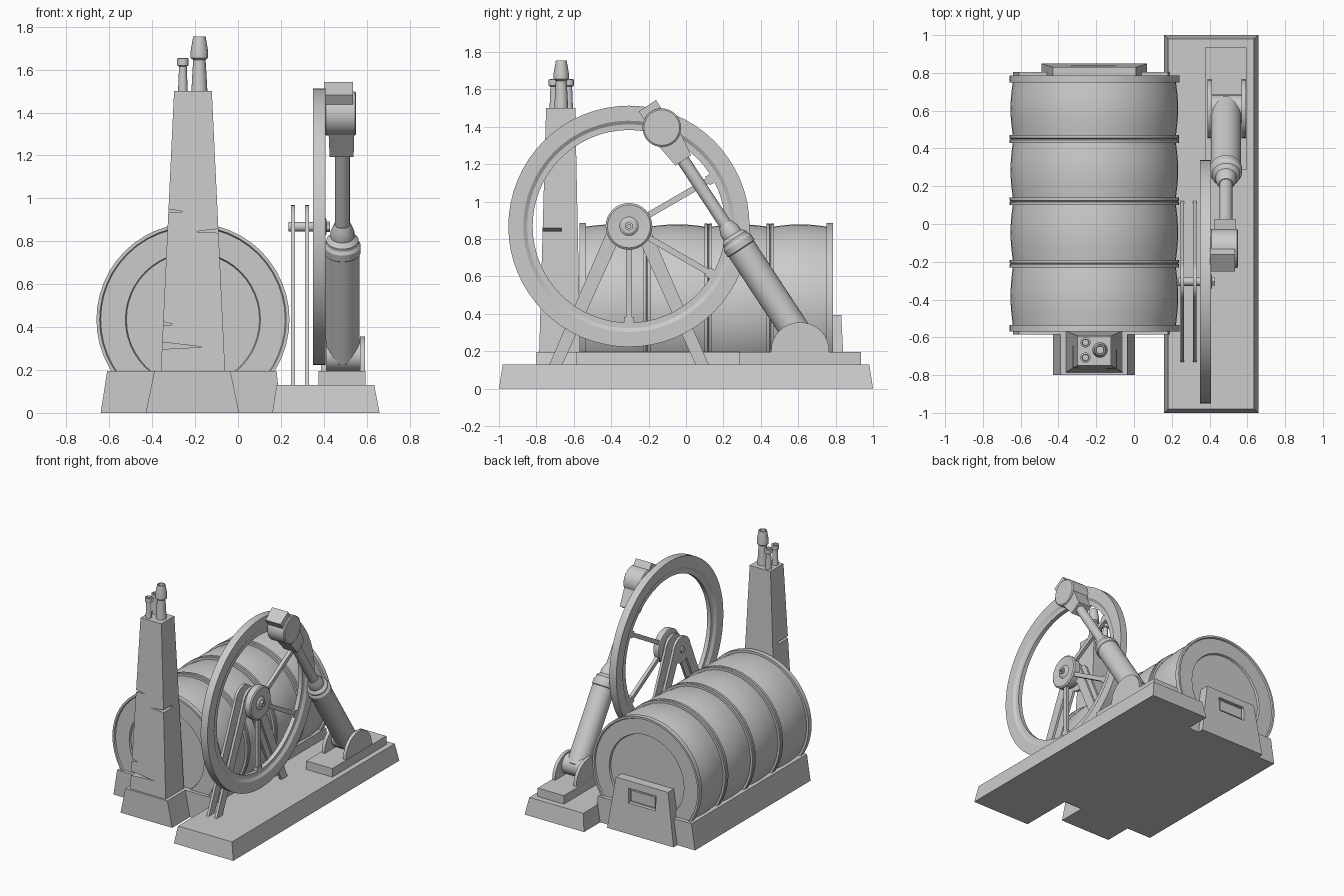
import bpy, bmesh
from math import sin, cos, pi, radians
from mathutils import Matrix, Vector

if "Cube" in bpy.data.objects:
    bpy.data.objects.remove(bpy.data.objects["Cube"])


def finish(name, bm, mat=None, smooth=True):
    if mat:
        bm.transform(mat)
    bmesh.ops.recalc_face_normals(bm, faces=bm.faces)
    me = bpy.data.meshes.new(name)
    bm.to_mesh(me)
    bm.free()
    ob = bpy.data.objects.new(name, me)
    bpy.context.collection.objects.link(ob)
    if smooth:
        bpy.ops.object.select_all(action='DESELECT')
        ob.select_set(True)
        bpy.context.view_layer.objects.active = ob
        bpy.ops.object.shade_smooth_by_angle(angle=radians(30))
    return ob


def frustum(name, bot, top, z0, z1, mat=None):
    """Box whose bottom and top rectangles (x0, x1, y0, y1) differ."""
    bm = bmesh.new()
    rings = [[bm.verts.new((x, y, z)) for x, y in
              ((r[0], r[2]), (r[1], r[2]), (r[1], r[3]), (r[0], r[3]))]
             for r, z in ((bot, z0), (top, z1))]
    bm.faces.new(rings[0])
    bm.faces.new(rings[1])
    for i in range(4):
        j = (i + 1) % 4
        bm.faces.new((rings[0][i], rings[0][j], rings[1][j], rings[1][i]))
    return finish(name, bm, mat, False)


def box(name, x0, x1, y0, y1, z0, z1, mat=None):
    return frustum(name, (x0, x1, y0, y1), (x0, x1, y0, y1), z0, z1, mat)


def prism_x(name, pts, x0, x1, smooth=True):
    """Extrude a (y, z) outline along x."""
    bm = bmesh.new()
    f = bm.faces.new([bm.verts.new((x0, y, z)) for y, z in pts])
    r = bmesh.ops.extrude_face_region(bm, geom=[f])
    vs = [v for v in r['geom'] if isinstance(v, bmesh.types.BMVert)]
    bmesh.ops.translate(bm, verts=vs, vec=(x1 - x0, 0, 0))
    return finish(name, bm, None, smooth)


def lathe(name, prof, mat, segs=32, ring=False, cut_z=None):
    """Revolve (radius, height) points about local z."""
    bm = bmesh.new()
    rows = [[bm.verts.new((r * cos(2 * pi * i / segs), r * sin(2 * pi * i / segs), h))
             for i in range(segs)] for r, h in prof]
    pairs = list(zip(rows, rows[1:]))
    if ring:
        pairs.append((rows[-1], rows[0]))
    else:
        bm.faces.new(rows[0])
        bm.faces.new(rows[-1])
    for a, b in pairs:
        for i in range(segs):
            j = (i + 1) % segs
            bm.faces.new((a[i], a[j], b[j], b[i]))
    bm.transform(mat)
    if cut_z is not None:
        bmesh.ops.bisect_plane(bm, geom=bm.verts[:] + bm.edges[:] + bm.faces[:],
                               plane_co=(0, 0, cut_z), plane_no=(0, 0, 1), clear_inner=True)
        bmesh.ops.holes_fill(bm, edges=[e for e in bm.edges if e.is_boundary])
    return finish(name, bm)


def subtract(ob, cutters):
    for c in cutters:
        m = ob.modifiers.new('cut', 'BOOLEAN')
        m.operation, m.solver, m.object = 'DIFFERENCE', 'EXACT', c
        bpy.context.view_layer.objects.active = ob
        bpy.ops.object.modifier_apply(modifier=m.name)
        bpy.data.objects.remove(c)


def T(x, y, z):
    return Matrix.Translation((x, y, z))


ALONG_X = Matrix.Rotation(pi / 2, 4, 'Y')     # local z -> +x
ALONG_Y = Matrix.Rotation(-pi / 2, 4, 'X')    # local z -> +y

# Bases
frustum('engine_base', (0.16, 0.66, -1, 1), (0.18, 0.635, -0.98, 0.98), 0, 0.13)
frustum('boiler_base', (-0.64, 0.2, -0.585, 0.805), (-0.61, 0.18, -0.585, 0.805), 0, 0.195)
frustum('chimney_base', (-0.43, 0.005, -0.8, -0.5), (-0.39, -0.035, -0.8, -0.5), 0, 0.195)
box('piston_base', 0.375, 0.595, 0.285, 0.935, 0.12, 0.195)

# Firebox with recessed door
firebox = frustum('firebox', (-0.49, 0.07, 0.7, 0.85), (-0.43, 0.01, 0.7, 0.83), 0, 0.395)
subtract(firebox, [box('door_cut', -0.33, -0.1, 0.81, 0.9, 0.23, 0.34)])
box('firebox_door', -0.315, -0.115, 0.8, 0.825, 0.245, 0.325)

# Boiler barrel: bulging bays between paired hoops, recessed end plates
hoops = [-0.21, 0.12, 0.45]
y0, y1 = -0.57, 0.785
prof = [(0.31, y0 + 0.025), (0.315, y0 + 0.01), (0.43, y0 + 0.01), (0.435, y0), (0.45, y0), (0.45, y0 + 0.035)]
start = y0 + 0.035
for h in hoops + [y1 - 0.015]:
    end = min(h - 0.02, y1 - 0.035)
    for k in range(9):
        t = k / 8
        prof.append((0.432 + 0.012 * sin(pi * t), start + (end - start) * t))
    if h in hoops:
        prof += [(0.449, h - 0.02), (0.449, h - 0.004), (0.443, h), (0.449, h + 0.004), (0.449, h + 0.02)]
    start = h + 0.02
prof += [(0.45, y1 - 0.035), (0.45, y1), (0.435, y1), (0.43, y1 - 0.01), (0.315, y1 - 0.01), (0.31, y1 - 0.025)]
lathe('boiler_barrel', prof, T(-0.21, 0, 0.435) @ ALONG_Y, 48, cut_z=0.05)

# Cracked chimney
chimney = frustum('chimney', (-0.36, -0.06, -0.785, -0.565), (-0.298, -0.122, -0.748, -0.592), 0.19, 1.5)


def wedge(xa, xtip, z, half, depth):
    bm = bmesh.new()
    for y in (-0.9, -0.775 + depth):
        bm.faces.new([bm.verts.new((x, y, zz)) for x, zz in
                      ((xa, z - half), (xa, z + half), (xtip, z - half * 0.4))])
    bmesh.ops.bridge_loops(bm, edges=bm.edges[:])
    return finish('crack_cut', bm, None, False)


subtract(chimney, [wedge(-0.40, -0.25, 0.945, 0.017, 0.13), wedge(-0.05, -0.2, 0.85, 0.013, 0.11),
                   wedge(-0.40, -0.30, 0.42, 0.02, 0.09), wedge(-0.40, -0.16, 0.315, 0.02, 0.09)])

# Chimney pipes
lathe('large_pipe', [(0.038, 1.49), (0.029, 1.645), (0.041, 1.655), (0.041, 1.685), (0.029, 1.755),
                     (0.022, 1.755), (0.02, 1.72)], T(-0.18, -0.667, 0), 20)
for i, y in enumerate((-0.627, -0.707)):
    lathe(f'small_pipe_{i}', [(0.023, 1.49), (0.018, 1.615), (0.027, 1.62), (0.027, 1.652), (0.018, 1.655),
                              (0.016, 1.63)], T(-0.257, y, 0), 16)

# Flywheel rim
CY, CZ = -0.305, 0.868
axle_m = T(0, CY, CZ) @ ALONG_X
lathe('flywheel_rim', [(0.645, 0.35), (0.645, 0.408), (0.565, 0.408), (0.545, 0.395), (0.515, 0.395),
                       (0.515, 0.363), (0.545, 0.363), (0.565, 0.35)], axle_m, 64, ring=True)
lathe('flywheel_hub', [(0.11, 0.352), (0.125, 0.357), (0.125, 0.4), (0.115, 0.408), (0.05, 0.402),
                       (0.035, 0.412)], axle_m, 32)
lathe('hub_bolt', [(0.024, 0.4), (0.024, 0.43), (0.011, 0.43), (0.011, 0.42)], axle_m, 6)
lathe('axle', [(0.022, 0.235), (0.022, 0.4)], axle_m, 16)

# Surviving spokes with flared feet
for i, a in enumerate((30, -30, -90)):
    m = T(0.38, CY, CZ) @ Matrix.Rotation(radians(a - 90), 4, 'X')
    box(f'spoke_{i}', -0.013, 0.013, -0.016, 0.016, 0.1, 0.5, m)
    box(f'spoke_foot_{i}', -0.016, 0.016, -0.026, 0.026, 0.485, 0.522, m)

# A-frame axle supports
for i, x in enumerate((0.247, 0.313)):
    lathe(f'support_head_{i}', [(0.1, x), (0.1, x + 0.019)], axle_m, 32)
    for s in (-1, 1):
        prism_x(f'support_leg_{i}_{s}', [(CY + s * o, z) for o, z in
                ((0.02, CZ), (0.093, CZ + 0.03), (0.43, 0.12), (0.36, 0.12))], x, x + 0.019, False)

# Piston mount lugs and pin
PX, PY, PZ = 0.487, 0.61, 0.27
arch = [(PY + 0.155 * cos(pi * k / 16), 0.205 + 0.15 * sin(pi * k / 16)) for k in range(17)]
for i, x in enumerate((0.388, 0.568)):
    prism_x(f'mount_lug_{i}', [(PY - 0.155, 0.19)][::-1] + [(PY + 0.155, 0.19)] + arch, x, x + 0.024)
lathe('piston_pivot', [(0.075, 0.4), (0.075, 0.574)], T(0, PY, PZ) @ ALONG_X, 24)

# Piston: barrel, rod and head along a tilted axis
tilt = T(PX, PY, PZ) @ Matrix.Rotation(radians(33.3), 4, 'X')
lathe('piston_barrel', [(0.06, -0.02), (0.08, 0.0), (0.08, 0.57), (0.085, 0.575), (0.085, 0.61), (0.075, 0.625),
                        (0.075, 0.64), (0.055, 0.66), (0.055, 0.69), (0.038, 0.73)], tilt, 32)
lathe('piston_rod', [(0.034, 0.6), (0.034, 1.16)], tilt, 20)
H = 1.347
frustum('rod_yoke', (-0.06, 0.052, -0.05, 0.05), (-0.065, 0.055, -0.072, 0.072), H - 0.21, H - 0.05, tilt)
box('head_cap', -0.085, 0.048, -0.055, 0.055, H + 0.03, H + 0.14, tilt)
lathe('crank_head', [(0.095, -0.082), (0.103, -0.076), (0.103, 0.058), (0.095, 0.064)],
      tilt @ T(0, 0, H) @ ALONG_X, 32)
lathe('crank_pin', [(0.04, 0.36), (0.04, 0.42)], T(0, -0.13, 1.395) @ ALONG_X, 16)
